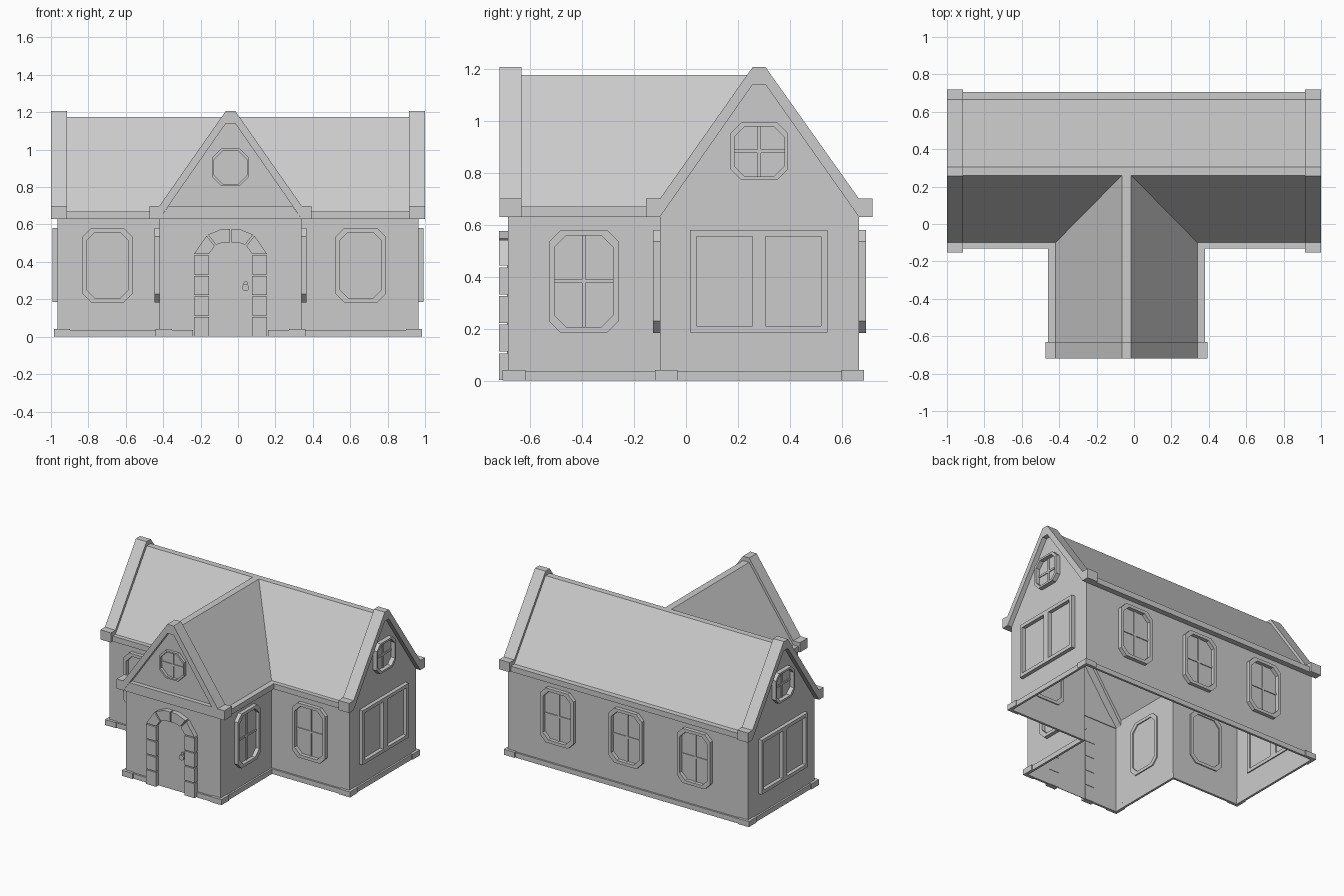
import bpy, bmesh
from mathutils import Vector

cube = bpy.data.objects.get("Cube")
if cube:
    bpy.data.objects.remove(cube)

stone = bpy.data.materials.new("plain grey")
stone.use_nodes = True
GREY = (0.6, 0.6, 0.6, 1)
stone.diffuse_color = GREY
stone.node_tree.nodes["Principled BSDF"].inputs["Base Color"].default_value = GREY

CX = -0.04                    # centre line of the wing
EAVE, TOP = 0.67, 1.175       # roof heights
RY0, RY1 = 0.26, 0.305        # main ridge edges
RX0, RX1 = -0.065, -0.015     # wing ridge edges


def finish(name, bm):
    mesh = bpy.data.meshes.new(name)
    bm.to_mesh(mesh)
    bm.free()
    mesh.materials.append(stone)
    ob = bpy.data.objects.new(name, mesh)
    bpy.context.scene.collection.objects.link(ob)
    return ob


def place(side, u, z, d):
    """Point at u along a wall, height z, distance d outwards."""
    return {"-y": (u, -d, z), "+y": (u, d, z),
            "+x": (d, u, z), "-x": (-d, u, z)}[side]


def add_prism(bm, side, pts, d0, d1):
    a = [bm.verts.new(place(side, u, z, d0)) for u, z in pts]
    b = [bm.verts.new(place(side, u, z, d1)) for u, z in pts]
    bm.faces.new(a)
    bm.faces.new(b)
    for i in range(len(pts)):
        j = (i + 1) % len(pts)
        bm.faces.new((a[i], a[j], b[j], b[i]))


def prisms(name, side, shapes, d0, d1):
    bm = bmesh.new()
    for pts in shapes:
        add_prism(bm, side, pts, d0, d1)
    bmesh.ops.recalc_face_normals(bm, faces=bm.faces)
    return finish(name, bm)


def rect(u0, u1, z0, z1):
    return [(u0, z0), (u1, z0), (u1, z1), (u0, z1)]


def octagon(u, z, w, h, c):
    return [(u - w + c, z - h), (u + w - c, z - h), (u + w, z - h + c), (u + w, z + h - c),
            (u + w - c, z + h), (u - w + c, z + h), (u - w, z + h - c), (u - w, z - h + c)]


def sheets(name, faces):
    """Single-sided skin with every face turned away from the house core."""
    bm = bmesh.new()
    for pts in faces:
        f = bm.faces.new([bm.verts.new(p) for p in pts])
        f.normal_update()
        if f.normal.dot(f.calc_center_median() - Vector((CX, 0.1, 0.4))) < 0:
            f.normal_flip()
    bmesh.ops.remove_doubles(bm, verts=bm.verts, dist=0.0005)
    return finish(name, bm)


def window(name, side, u, z, w, h, d, c=0.045, rim=0.022, depth=0.027):
    outer, inner = octagon(u, z, w, h, c), octagon(u, z, w - rim, h - rim, c)
    ring = []
    for i in range(8):
        j = (i + 1) % 8
        ring.append([outer[i], outer[j], inner[j], inner[i]])
    bm = bmesh.new()
    # Frame ring as one closed band
    loops = [[bm.verts.new(place(side, *p, dd)) for p in pts]
             for pts, dd in ((outer, d - 0.008), (outer, d + depth),
                             (inner, d + depth), (inner, d - 0.008))]
    for k in range(4):
        a, b = loops[k], loops[(k + 1) % 4]
        for i in range(8):
            j = (i + 1) % 8
            bm.faces.new((a[i], a[j], b[j], b[i]))
    bmesh.ops.recalc_face_normals(bm, faces=bm.faces)
    finish(name + "_frame", bm)
    t = 0.007
    prisms(name + "_bars", side, [rect(u - t, u + t, z - h + rim, z + h - rim),
                                  rect(u - w + rim, u + w - rim, z - t, z + t)], d, d + 0.006)


# Walls: open-bottomed shell with gables
WX, YF, YB, WF, WL, WR, H = 0.965, -0.1, 0.665, -0.685, -0.42, 0.34, 0.63


def wall(x0, y0, x1, y1, z0=0, z1=EAVE):
    return [(x0, y0, z0), (x1, y1, z0), (x1, y1, z1), (x0, y0, z1)]


walls = [wall(-WX, YB, WX, YB), wall(-WX, YF, WL, YF), wall(WR, YF, WX, YF),
         wall(WL, YF, WL, WF), wall(WR, YF, WR, WF)]
main_gable = [(YF, 0), (YF, EAVE), (RY0, TOP), (RY1, TOP), (YB, EAVE), (YB, 0)]
wing_gable = [(WL, 0), (WL, EAVE), (RX0, TOP), (RX1, TOP), (WR, EAVE), (WR, 0)]
for s in ("+x", "-x"):
    walls.append([place(s, u, z, WX) for u, z in main_gable])
walls.append([place("-y", u, z, -WF) for u, z in wing_gable])
sheets("walls", walls)

# Roof: main slopes meeting the wing slopes in two valleys
roof = [[(-WX, YB, EAVE), (WX, YB, EAVE), (WX, RY1, TOP), (-WX, RY1, TOP)],
        [(-WX, RY0, TOP), (WX, RY0, TOP), (WX, RY1, TOP), (-WX, RY1, TOP)],
        [(RX0, WF, TOP), (RX1, WF, TOP), (RX1, RY0, TOP), (RX0, RY0, TOP)]]
for end, edge, ridge in ((-WX, WL, RX0), (WX, WR, RX1)):
    roof.append([(end, YF, EAVE), (edge, YF, EAVE), (ridge, RY0, TOP), (end, RY0, TOP)])
    roof.append([(edge, WF, EAVE), (edge, YF, EAVE), (ridge, RY0, TOP), (ridge, WF, TOP)])
sheets("roof", roof)

# Eaves
prisms("back_eave", "+y", [rect(-WX, WX, H, EAVE)], YB, YB + 0.04)
prisms("front_eaves", "-y", [rect(-WX, WL, H, EAVE), rect(WR, WX, H, EAVE)], 0.1, 0.132)
prisms("wing_left_eave", "+x", [rect(WF, YF, H, EAVE)], WR, WR + 0.04)
prisms("wing_right_eave", "-x", [rect(WF, YF, H, EAVE)], -WL, -WL + 0.04)


# Raised gable copings with kneeler blocks
def coping(a, b, r0, r1):
    k, up = 0.053, 0.70
    return [(a - k, H), (a - k, up), (a, up), (r0, 1.207), (r1, 1.207), (b, up), (b + k, up),
            (b + k, H), (b, H), (r1, 1.14), (r0, 1.14), (a, H)]


for s, n in (("+x", "left"), ("-x", "right")):
    prisms(n + "_coping", s, [coping(YF, YB, RY0 - 0.003, RY1)], 0.915, 1.0)
prisms("wing_coping", "-y", [coping(WL, WR, RX0, RX1)], 0.632, 0.718)
prisms("wing_gable_band", "-y", [[(WL, H), (WR, H), (WR - 0.05, 0.70), (WL + 0.05, 0.70)]],
       0.68, 0.717)


# Plinth strips and corner blocks
def plinth(name, side, a, b, d, c0=0, c1=0):
    """Strip from a to b; c0, c1 mark ends that carry an outer corner block."""
    prisms(name, side, [rect(a, b, 0, 0.036)], d - 0.003, d + 0.013)
    blocks = []
    if c0:
        blocks.append(rect(a - 0.02, a + 0.067, 0, 0.04))
    if c1:
        blocks.append(rect(b - 0.067, b + 0.02, 0, 0.04))
    if blocks:
        prisms(name + "_blocks", side, blocks, d - 0.003, d + 0.02)


plinth("back_plinth", "+y", -WX, WX, YB, 1, 1)
plinth("left_plinth", "+x", YF, YB, WX, 1, 1)
plinth("right_plinth", "-x", YF, YB, WX, 1, 1)
plinth("front_right_plinth", "-y", -WX, WL, 0.1, 1, 0)
plinth("front_left_plinth", "-y", WR, WX, 0.1, 0, 1)
plinth("wing_left_plinth", "+x", WF, YF, WR, 1, 0)
plinth("wing_right_plinth", "-x", WF, YF, -WL, 1, 0)
plinth("wing_front_right_plinth", "-y", WL, CX - 0.2, -WF, 1, 0)
plinth("wing_front_left_plinth", "-y", CX + 0.2, WR, -WF, 0, 1)

# Tall windows
TALL = (0.382, 0.134, 0.198)
for name, side, u, d in (("front_right_window", "-y", -0.698, 0.1),
                         ("front_left_window", "-y", 0.656, 0.1),
                         ("wing_left_window", "+x", -0.393, WR),
                         ("wing_right_window", "-x", -0.393, -WL),
                         ("back_left_window", "+y", 0.555, YB),
                         ("back_middle_window", "+y", 0.005, YB),
                         ("back_right_window", "+y", -0.545, YB)):
    window(name, side, u, *TALL, d)

# Gable windows and wide double windows
for s, n in (("+x", "left"), ("-x", "right")):
    window(n + "_gable_window", s, 0.282, 0.882, 0.11, 0.11, WX, 0.04, 0.014, 0.032)
    z0, z1 = 0.185, 0.58
    bars = [rect(a, b, z0, z1) for a, b in ((0.015, 0.04), (0.255, 0.305), (0.52, 0.545))]
    for a, b in ((0.04, 0.255), (0.305, 0.52)):
        bars += [rect(a, b, z0, z0 + 0.025), rect(a, b, z1 - 0.025, z1)]
    prisms(n + "_double_window", s, bars, WX - 0.008, WX + 0.027)
window("wing_gable_window", "-y", CX, 0.905, 0.1, 0.1, -WF, 0.05, 0.01, 0.02)

# Door surround: stacked blocks and four arch stones
right_side = [rect(-0.235, -0.155, i * 0.11 + 0.002, i * 0.11 + 0.105) for i in range(4)]
right_side.append([(-0.235, 0.443), (-0.155, 0.443), (-0.125, 0.485), (-0.168, 0.54)])
right_side.append([(-0.16, 0.546), (-0.118, 0.491), (-0.085, 0.503), (-0.044, 0.503),
                   (-0.044, 0.575), (-0.09, 0.575)])
surround = right_side + [[(2 * CX - u, z) for u, z in pts] for pts in right_side]
prisms("door_surround", "-y", surround, -WF - 0.003, 0.72)

# Door leaf and handle
prisms("door", "-y", [[(-0.155, 0), (0.075, 0), (0.075, 0.443), (0.045, 0.487), (0.005, 0.503),
                       (-0.085, 0.503), (-0.125, 0.487), (-0.155, 0.443)]], -WF, -WF + 0.004)
prisms("door_handle_plate", "-y", [octagon(0.041, 0.283, 0.011, 0.012, 0.006)], -WF, 0.7)
prisms("door_handle", "-y", [octagon(0.041, 0.262, 0.018, 0.018, 0.01)], 0.695, 0.712)
